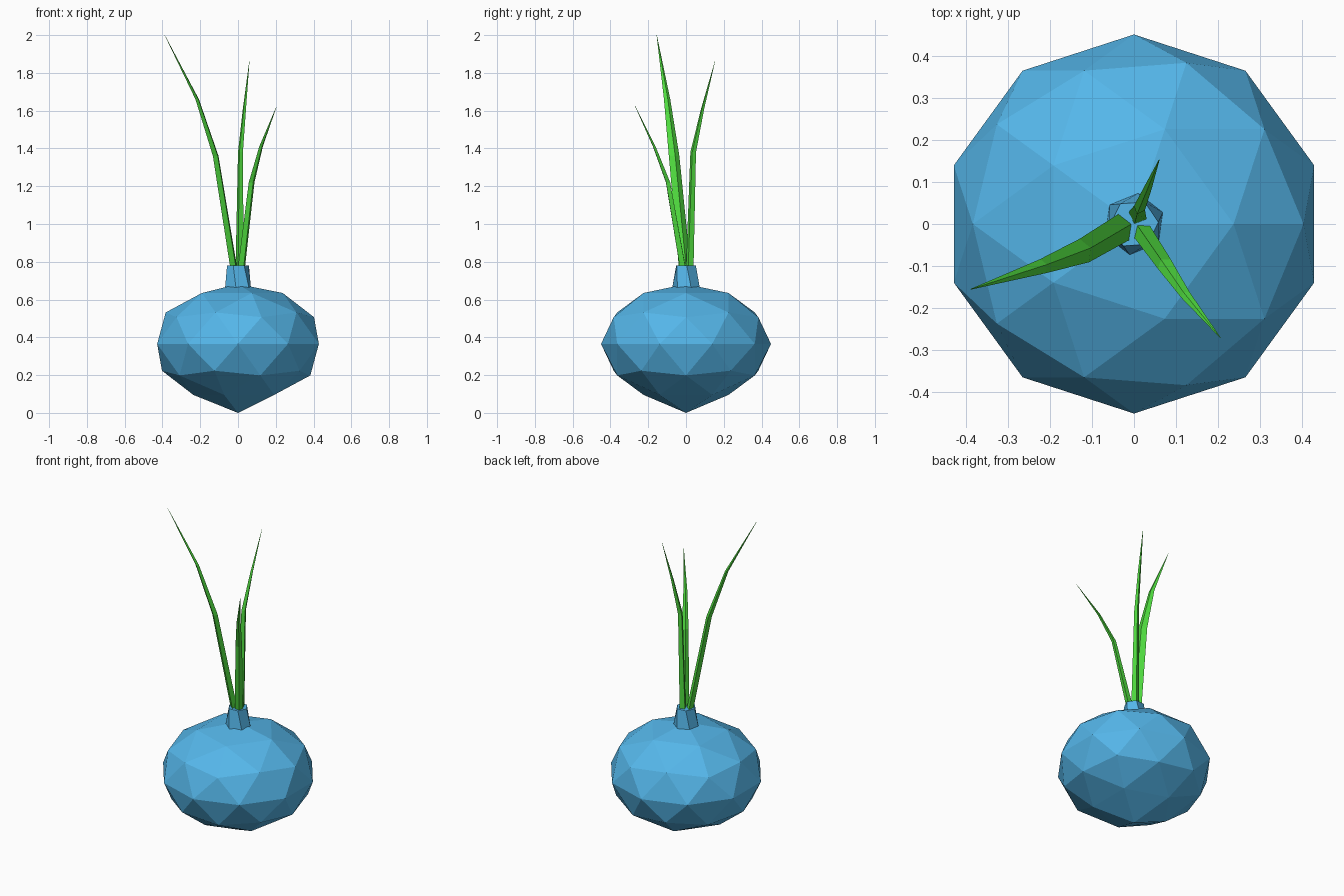
import bpy, bmesh, math
from mathutils import Vector

if "Cube" in bpy.data.objects:
    bpy.data.objects.remove(bpy.data.objects["Cube"])


def material(name, color):
    m = bpy.data.materials.new(name)
    m.diffuse_color = color
    m.use_nodes = True
    m.node_tree.nodes["Principled BSDF"].inputs["Base Color"].default_value = m.diffuse_color
    return m


def make_object(name, bm, mat):
    bmesh.ops.recalc_face_normals(bm, faces=bm.faces)
    me = bpy.data.meshes.new(name)
    bm.to_mesh(me)
    bm.free()
    me.materials.append(mat)
    ob = bpy.data.objects.new(name, me)
    bpy.context.collection.objects.link(ob)
    return ob


def loft(bm, rings):
    # bridge successive rings and cap both ends
    rows = [[bm.verts.new(p) for p in r] for r in rings]
    n = len(rows[0])
    for a, b in zip(rows, rows[1:]):
        for i in range(n):
            j = (i + 1) % n
            bm.faces.new((a[i], a[j], b[j], b[i]))
    bm.faces.new(rows[0])
    bm.faces.new(rows[-1])


blue = material("bulb_blue", (0.09, 0.47, 0.82, 1))
green = material("leaf_green", (0.08, 0.72, 0.05, 1))

# Bulb: squashed low-poly sphere with a pointed bottom
bm = bmesh.new()
bmesh.ops.create_icosphere(bm, subdivisions=2, radius=1)
for v in bm.verts:
    bottom = v.co.z < -0.95
    v.co = Vector((v.co.x * 0.45, v.co.y * 0.45, 0.365 + v.co.z * 0.317))
    if bottom:
        v.co.z = 0.0
make_object("bulb", bm, blue)

# Neck: short tapered six-sided collar
bm = bmesh.new()
loft(bm, [[(r * math.cos(a), r * math.sin(a), z)
           for a in (math.radians(60 * i + turn) for i in range(6))]
          for r, z, turn in ((0.074, 0.66, 22), (0.058, 0.78, 4))])
make_object("neck", bm, blue)


# Leaves: diamond section, bending outward to a point
def leaf(name, stations):
    tip = Vector(stations[-1][0])
    out = Vector((tip.x, tip.y, 0)).normalized()
    side = Vector((-out.y, out.x, 0))
    rings = []
    for p, w, t in stations:
        c = Vector(p)
        rings.append([c + side * w, c + out * t, c - side * w, c - out * t])
    bm = bmesh.new()
    loft(bm, rings)
    make_object(name, bm, green)


leaf("leaf_left", [((-0.012, 0.0, 0.70), 0.034, 0.02),
                   ((-0.118, -0.063, 1.36), 0.03, 0.016),
                   ((-0.216, -0.1, 1.66), 0.018, 0.01),
                   ((-0.388, -0.155, 2.0), 0.0008, 0.0008)])
leaf("leaf_back", [((0.008, 0.018, 0.70), 0.024, 0.022),
                   ((0.013, 0.038, 1.38), 0.014, 0.016),
                   ((0.034, 0.088, 1.61), 0.009, 0.009),
                   ((0.06, 0.153, 1.86), 0.0008, 0.0008)])
leaf("leaf_right", [((0.01, -0.005, 0.70), 0.024, 0.02),
                    ((0.072, -0.095, 1.22), 0.019, 0.013),
                    ((0.122, -0.168, 1.41), 0.012, 0.008),
                    ((0.205, -0.27, 1.625), 0.0008, 0.0008)])
